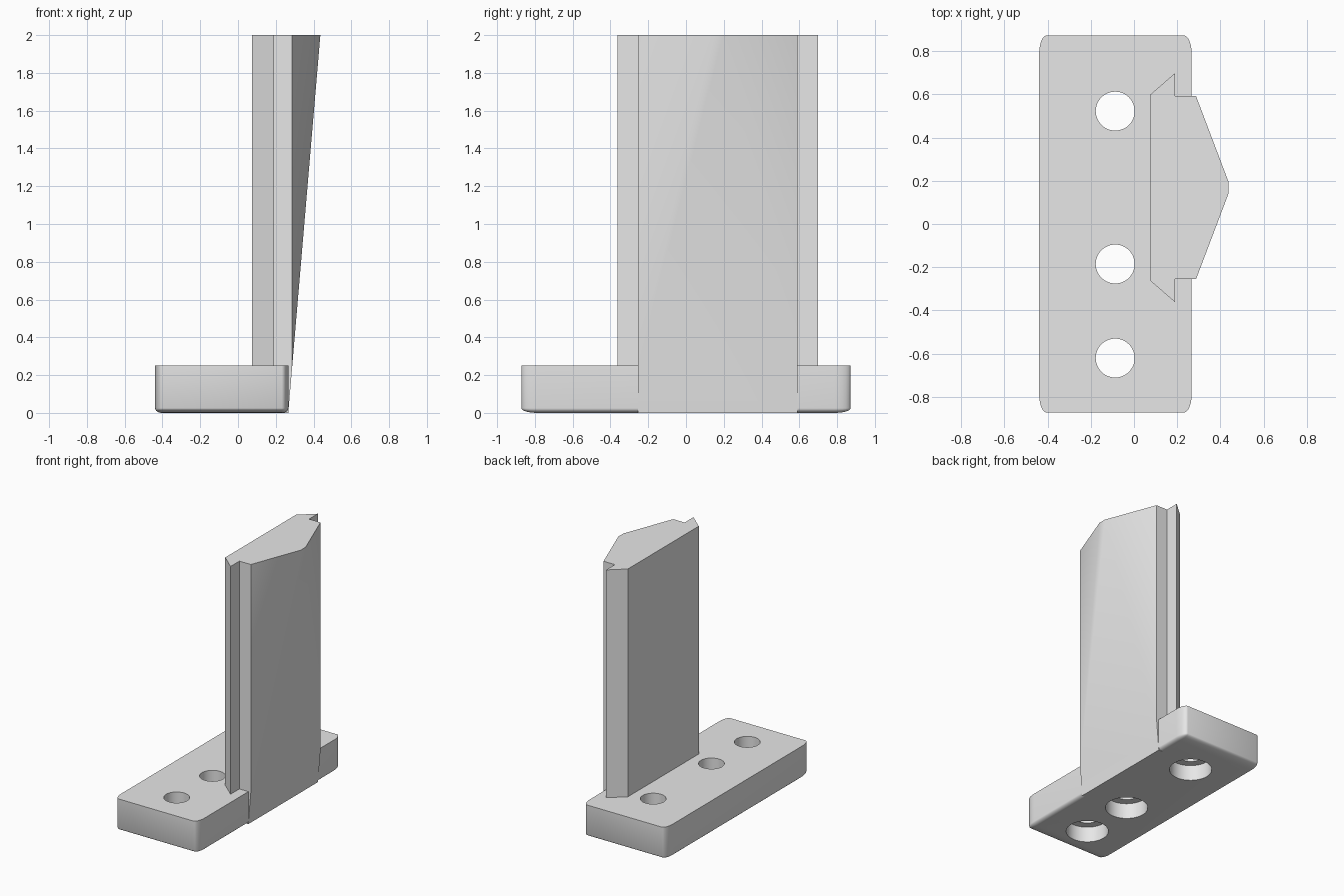
import bpy, bmesh, math
from mathutils import Matrix, Vector

if "Cube" in bpy.data.objects:
    bpy.data.objects.remove(bpy.data.objects["Cube"], do_unlink=True)

GREY = (0.8, 0.8, 0.8, 1)
mat = bpy.data.materials.new("light_grey")
mat.use_nodes = True
mat.diffuse_color = GREY
mat.node_tree.nodes["Principled BSDF"].inputs["Base Color"].default_value = GREY


def make_object(name, bm):
    bmesh.ops.recalc_face_normals(bm, faces=bm.faces)
    mesh = bpy.data.meshes.new(name)
    bm.to_mesh(mesh)
    bm.free()
    mesh.materials.append(mat)
    obj = bpy.data.objects.new(name, mesh)
    bpy.context.collection.objects.link(obj)
    return obj


def slice_off(bm, point, normal):
    """Remove everything beyond a plane and close the cut."""
    geom = bm.verts[:] + bm.edges[:] + bm.faces[:]
    bmesh.ops.bisect_plane(bm, geom=geom, dist=0.0001, plane_co=point,
                           plane_no=Vector(normal).normalized(), clear_outer=True)
    bmesh.ops.holes_fill(bm, edges=[e for e in bm.edges if e.is_boundary])


def combine(target, tool, operation):
    """Apply a boolean and discard the tool."""
    mod = target.modifiers.new(operation.lower(), "BOOLEAN")
    mod.operation, mod.solver, mod.object = operation, "EXACT", tool
    bpy.context.view_layer.objects.active = target
    bpy.ops.object.modifier_apply(modifier=mod.name)
    bpy.data.objects.remove(tool, do_unlink=True)


def cylinder(name, x, y, radius, z0, z1):
    bm = bmesh.new()
    bmesh.ops.create_cone(bm, cap_ends=True, segments=48, radius1=radius, radius2=radius,
                          depth=z1 - z0, matrix=Matrix.Translation((x, y, (z0 + z1) / 2)))
    obj = make_object(name, bm)
    obj.hide_render = True
    return obj


# Base: rounded block stretched to size, with its upper half sliced off flat
bm = bmesh.new()
bmesh.ops.create_cube(bm, size=1)
bmesh.ops.bevel(bm, geom=bm.edges[:], offset=0.05, segments=6, profile=0.5, affect="EDGES")
bmesh.ops.scale(bm, vec=(0.706, 1.744, 0.5), verts=bm.verts)
bmesh.ops.translate(bm, vec=(-0.086, 0, 0.25), verts=bm.verts)
slice_off(bm, (0, 0, 0.25), (0, 0, 1))
base = make_object("mounting_base", bm)

# Post: dovetail outline extruded upward, its pointed side cut by a sloping plane
half = [(0.075, 0.43), (0.19, 0.53), (0.19, 0.423), (0.287, 0.423), (0.436, 0.03)]
outline = half + [(x, -y) for x, y in reversed(half)]
bm = bmesh.new()
face = bm.faces.new([bm.verts.new((x, y + 0.168, 0)) for x, y in outline])
top = bmesh.ops.extrude_face_region(bm, geom=[face])["geom"]
bmesh.ops.translate(bm, vec=(0, 0, 2), verts=[v for v in top if isinstance(v, bmesh.types.BMVert)])
slice_off(bm, (0.436, 0, 2), (2, 0, -0.17))
post = make_object("dovetail_post", bm)
combine(base, post, "UNION")

# Screw holes: through bore with a wider counterbore underneath
for y in (0.522, -0.185, -0.62):
    combine(base, cylinder("bore", -0.087, y, 0.09, -0.1, 0.4), "DIFFERENCE")
    combine(base, cylinder("counterbore", -0.087, y, 0.15, -0.1, 0.12), "DIFFERENCE")

base.name = "dovetail_post_on_base"
bpy.ops.object.select_all(action="DESELECT")
base.select_set(True)
bpy.context.view_layer.objects.active = base
bpy.ops.object.shade_smooth_by_angle(angle=math.radians(30))
